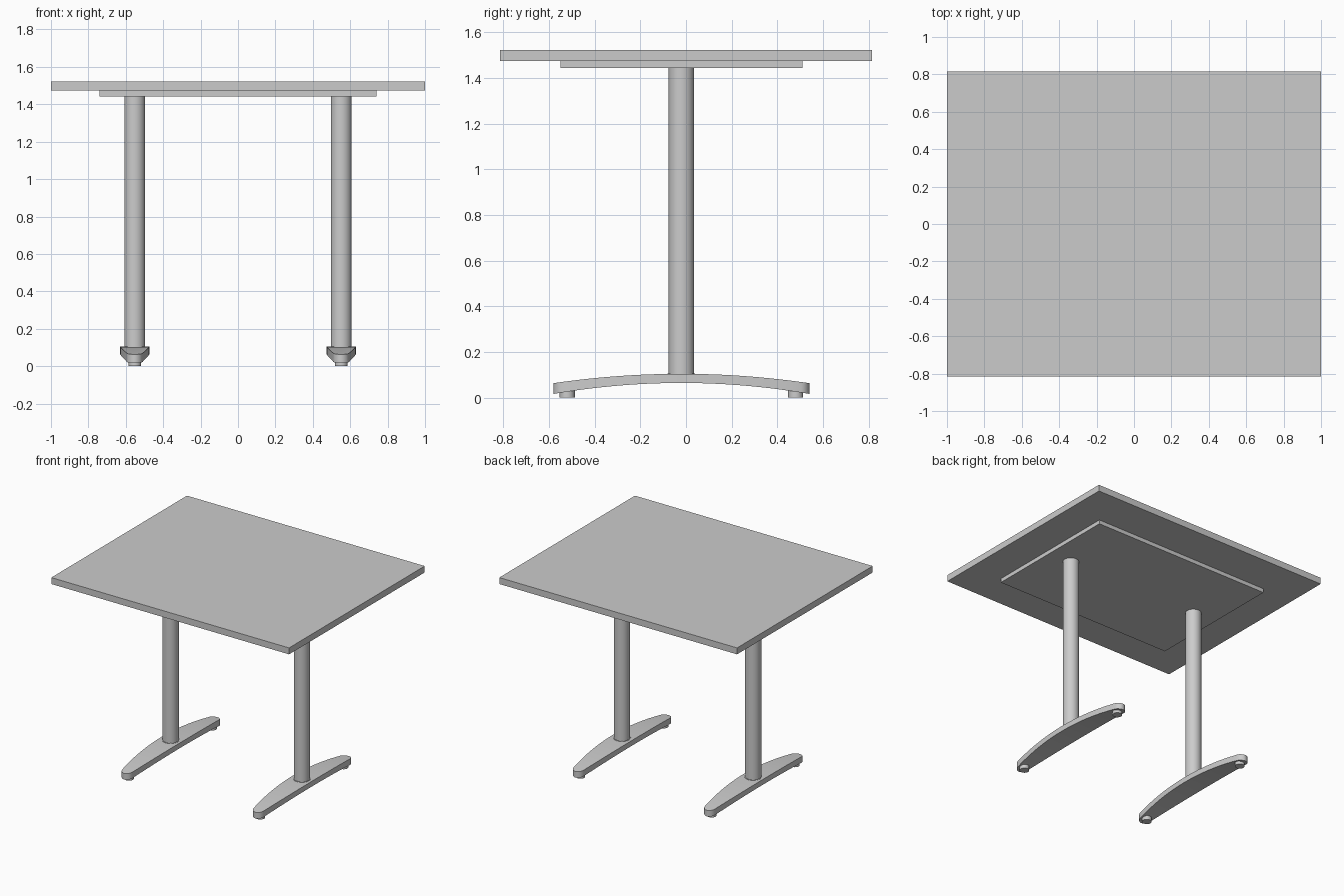
import bpy, bmesh, math

if "Cube" in bpy.data.objects:
    bpy.data.objects.remove(bpy.data.objects["Cube"])

YC = -0.02      # under-structure centre in y
LEG_X = 0.552   # column offset in x


def box(name, x, y0, y1, z0, z1):
    bpy.ops.mesh.primitive_cube_add(size=1, location=(0, (y0 + y1) / 2, (z0 + z1) / 2))
    ob = bpy.context.object
    ob.name = name
    ob.scale = (2 * x, y1 - y0, z1 - z0)
    bpy.ops.object.transform_apply(location=False, rotation=False, scale=True)
    return ob


def cylinder(name, x, y, r, z0, z1, sides=32):
    bpy.ops.mesh.primitive_cylinder_add(vertices=sides, radius=r, depth=z1 - z0,
                                        location=(x, y, (z0 + z1) / 2))
    ob = bpy.context.object
    ob.name = name
    bpy.ops.object.shade_smooth_by_angle(angle=math.radians(35))
    return ob


def arched_foot(name, x, half=0.56, cap=0.036):
    # lens-shaped plan with rounded ends, swept along a shallow arch
    inner = half - cap
    steps = [inner * i / 12 for i in range(-12, 13)]
    ends = [inner + cap * math.sin(math.radians(a)) for a in (20, 40, 60, 75, 86)]
    stations = [-e for e in reversed(ends)] + steps + ends
    bm = bmesh.new()
    rings = []
    for s in stations:
        u = (s / half) ** 2
        w = 0.036 + 0.044 * (1 - u)
        over = max(0, abs(s) - inner) / cap
        w *= math.sqrt(1 - over ** 2)
        top, bottom = 0.104 - 0.041 * u, 0.064 - 0.048 * u
        rings.append([bm.verts.new((a, s, z)) for a, z in
                      ((-w, bottom), (w, bottom), (w, top), (-w, top))])
    for r0, r1 in zip(rings, rings[1:]):
        for i in range(4):
            j = (i + 1) % 4
            bm.faces.new((r0[i], r0[j], r1[j], r1[i]))
    bm.faces.new(rings[0])
    bm.faces.new(rings[-1])
    bmesh.ops.recalc_face_normals(bm, faces=bm.faces)
    me = bpy.data.meshes.new(name)
    bm.to_mesh(me)
    bm.free()
    ob = bpy.data.objects.new(name, me)
    bpy.context.collection.objects.link(ob)
    ob.location = (x, YC, 0)
    bpy.ops.object.select_all(action='DESELECT')
    ob.select_set(True)
    bpy.context.view_layer.objects.active = ob
    bpy.ops.object.shade_smooth_by_angle(angle=math.radians(35))
    return ob


# Top and the mounting plate under it
box("tabletop", 1.0, -0.815, 0.815, 1.473, 1.522)
box("mounting_plate", 0.74, YC - 0.53, YC + 0.53, 1.443, 1.473)

# Two T-legs: column, base collar, arched foot and glides
for side, x in (("left", -LEG_X), ("right", LEG_X)):
    cylinder(f"{side}_column", x, YC, 0.056, 0.08, 1.445)
    cylinder(f"{side}_collar", x, YC, 0.06, 0.085, 0.106)
    arched_foot(f"{side}_foot", x)
    for end, dy in (("front", -0.5), ("back", 0.5)):
        cylinder(f"{side}_{end}_glide", x, YC + dy, 0.033, 0.0, 0.03, 24)
